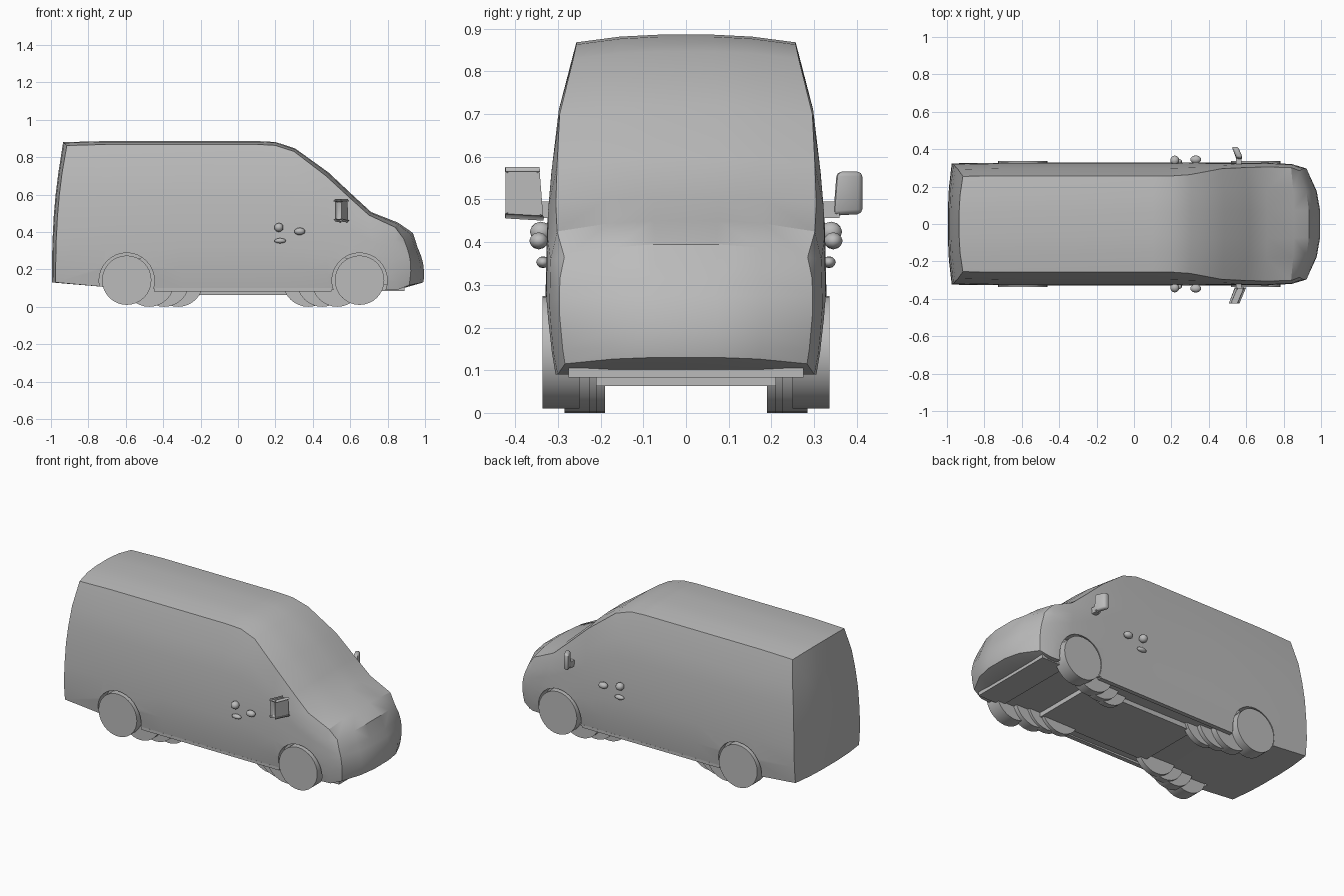
import bpy, bmesh, math
from mathutils import Vector, Matrix

if "Cube" in bpy.data.objects:
    bpy.data.objects.remove(bpy.data.objects["Cube"])

grey = bpy.data.materials.new("grey paint")
grey.diffuse_color = (0.5, 0.5, 0.5, 1)
grey.use_nodes = True
grey.node_tree.nodes["Principled BSDF"].inputs["Base Color"].default_value = grey.diffuse_color


def lerp_table(table, v):
    for (a, fa), (b, fb) in zip(table, table[1:]):
        if v <= b:
            return fa + (fb - fa) * max(0, (v - a) / (b - a))
    return table[-1][1]


def finish(name, bm, angle=30):
    bmesh.ops.recalc_face_normals(bm, faces=bm.faces)
    me = bpy.data.meshes.new(name)
    bm.to_mesh(me)
    bm.free()
    me.materials.append(grey)
    ob = bpy.data.objects.new(name, me)
    bpy.context.collection.objects.link(ob)
    bpy.ops.object.select_all(action='DESELECT')
    ob.select_set(True)
    bpy.context.view_layer.objects.active = ob
    if angle:
        bpy.ops.object.shade_smooth_by_angle(angle=math.radians(angle))
    return ob


def box(name, x0, x1, y0, y1, z0, z1):
    bm = bmesh.new()
    m = Matrix.Translation(((x0 + x1) / 2, (y0 + y1) / 2, (z0 + z1) / 2))
    bmesh.ops.create_cube(bm, size=1, matrix=m @ Matrix.Diagonal((x1 - x0, y1 - y0, z1 - z0, 1)))
    return finish(name, bm, 0)


def disc(name, x, z, r, y0, y1):
    bm = bmesh.new()
    m = Matrix.Translation((x, (y0 + y1) / 2, z)) @ Matrix.Rotation(math.pi / 2, 4, 'X')
    bmesh.ops.create_cone(bm, cap_ends=True, segments=32, radius1=r, radius2=r,
                          depth=abs(y1 - y0), matrix=m)
    return finish(name, bm)


def blob(name, x, y, z, sx, sy, sz):
    bm = bmesh.new()
    bmesh.ops.create_icosphere(bm, subdivisions=2, radius=1,
                               matrix=Matrix.Translation((x, y, z)) @ Matrix.Diagonal((sx, sy, sz, 1)))
    return finish(name, bm, 50)


# Body shell: a box grid bent to shape
# column: bottom x, bottom z, top x, top z, top half width, width factor, top crown x, top crown z
cols = [(-.975, .13, -.915, .862, .255, .985, -.015, .018),
        (-.70, .105, -.70, .868, .257, 1, 0, .018),
        (-.30, .095, -.30, .868, .257, 1, 0, .018),
        (.10, .09, .10, .868, .257, 1, 0, .018),
        (.25, .09, .20, .863, .257, 1, 0, .018),
        (.35, .09, .30, .830, .264, 1, .006, .016),
        (.48, .09, .47, .700, .296, 1, .014, .018),
        (.60, .09, .60, .580, .302, 1, .014, .016),
        (.75, .09, .70, .490, .305, .995, .012, .016),
        (.85, .09, .84, .425, .302, .97, .015, .025),
        (.915, .115, .885, .365, .285, .90, .05, .03)]
rows = [0, .14, .3, .48, .64, .8, 1]
spans = [-1, -.6, -.25, .25, .6, 1]
crown = [0, .75, 1, 1, .75, 0]
side_width = [(.09, .31), (.14, .32), (.24, .33), (.45, .325), (.55, .317), (.71, .298), (.87, .255)]
N, M, K = len(cols) - 1, len(rows) - 1, len(spans) - 1


def shell_point(i, j, k):
    xb, zb, xt, zt, yt, wf, cx, cz = cols[i]
    t, c = rows[j], crown[k]
    z = zb + (zt - zb) * t
    x = xb + (xt - xb) * (t ** 2.5 if i == 0 else t)
    w = yt if j == M else max(lerp_table(side_width, z) * wf, yt if t > .7 else 0)
    if i == N:                        # rounded nose
        x += .022 * math.sin(math.pi * t)
        x += c * (.075 + (cx - .075) * t ** 1.5)
        if j == 0:
            z += .015 * c
    elif i == 0:                      # bowed tail
        x -= .02 * c
    elif j == M:
        x += cx * c
    if j == M:
        z += cz * c
    return Vector((x, w * spans[k], z))


bm = bmesh.new()
verts = {}


def vert(*key):
    if key not in verts:
        verts[key] = bm.verts.new(shell_point(*key))
    return verts[key]


for i in range(N):
    for j in range(M):
        for k in (0, K):
            bm.faces.new([vert(i, j, k), vert(i + 1, j, k), vert(i + 1, j + 1, k), vert(i, j + 1, k)])
    for k in range(K):
        for j in (0, M):
            bm.faces.new([vert(i, j, k), vert(i + 1, j, k), vert(i + 1, j, k + 1), vert(i, j, k + 1)])
for j in range(M):
    for k in range(K):
        for i in (0, N):
            bm.faces.new([vert(i, j, k), vert(i, j + 1, k), vert(i, j + 1, k + 1), vert(i, j, k + 1)])
bmesh.ops.triangulate(bm, faces=[f for f in bm.faces])
body = finish("van_body", bm, 0)

# Wheel arches cut out of the body
axles = ((-.595, 1), (.65, -1))
for ax, _ in axles:
    for s in (-1, 1):
        cutter = disc("arch_cutter", ax, .14, .148, s * .25, s * .45)
        cutter.hide_render = True
        cutter.hide_set(True)
        mod = body.modifiers.new("arch", 'BOOLEAN')
        mod.operation = 'DIFFERENCE'
        mod.solver = 'EXACT'
        mod.object = cutter
bpy.ops.object.select_all(action='DESELECT')
body.select_set(True)
bpy.context.view_layer.objects.active = body
for mod in list(body.modifiers):
    bpy.ops.object.modifier_apply(modifier=mod.name)
for ob in [o for o in bpy.data.objects if o.name.startswith("arch_cutter")]:
    bpy.data.objects.remove(ob)
bpy.ops.object.shade_smooth_by_angle(angle=math.radians(28))

for s in (-1, 1):
    # Wheels, with the stepped inner discs running toward the middle of the van
    for ax, d in axles:
        disc("wheel", ax, .142, .132, s * .25, s * .336)
        for dx, y0, y1 in ((.12, .225, .285), (.20, .21, .25), (.275, .19, .225)):
            disc("inner_wheel", ax + d * dx, .135, .135, s * y0, s * y1)
    # Sills
    box("sill", -.45, .50, s * .285, s * .312, .082, .1)
    # Door handles and lock
    blob("door_handle", .218, s * .340, .424, .025, .026, .024)
    blob("front_handle", .33, s * .345, .403, .030, .022, .020)
    blob("door_lock", .225, s * .335, .353, .032, .016, .014)
    # Mirror head: rounded slab, angled back at the tip
    bm = bmesh.new()
    bmesh.ops.create_cube(bm, size=1)
    for v in bm.verts:
        out, up = v.co.y + .5, v.co.z + .5
        v.co = Vector((.565 - .025 * out + v.co.x * .034, s * (.345 + .068 * out + .008 * (1 - out) * up),
                       .462 + .004 * out + up * (.103 - .004 * out)))
    bmesh.ops.bevel(bm, geom=bm.edges[:], offset=.011, segments=2, profile=.5, affect='EDGES')
    finish("mirror", bm, 50)
    box("mirror_arm", .545, .575, s * .305, s * .36, .457, .495)

# Underbody pan and chin plate
box("floor_pan", -.25, .50, -.21, .21, .063, .1)
box("chin_plate", .72, .89, -.275, .275, .083, .12)
